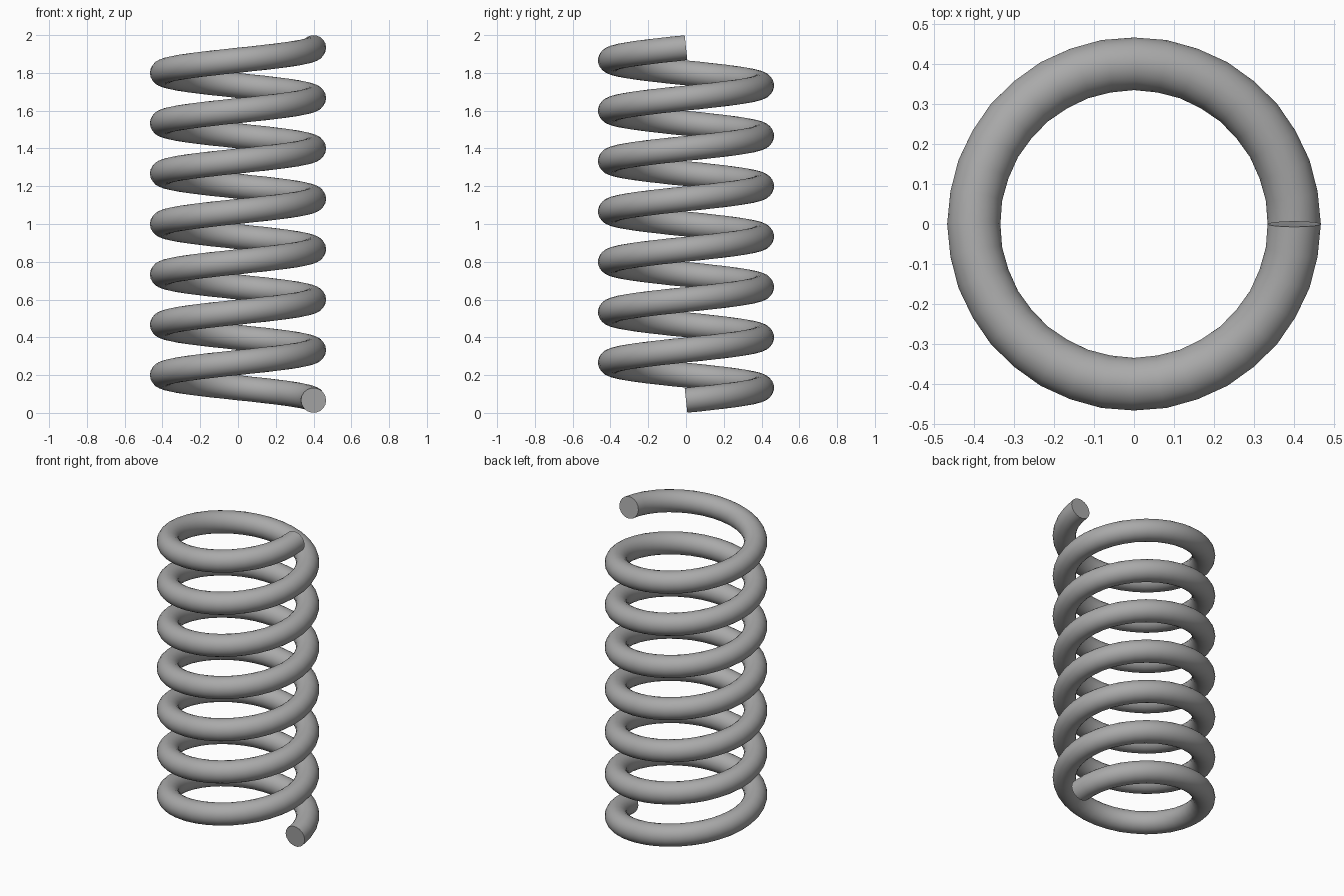
import bpy, bmesh, math
from mathutils import Vector

cube = bpy.data.objects.get("Cube")
if cube:
    bpy.data.objects.remove(cube, do_unlink=True)

# Spring dimensions
COIL_R, WIRE_R, TURNS = 0.4, 0.0665, 7
SEGS, SIDES = 36, 18
START_Z = WIRE_R
RISE = (2 - 2 * WIRE_R) / TURNS

# Steel material
steel = bpy.data.materials.new("steel_grey")
steel.use_nodes = True
colour = (0.4, 0.4, 0.4, 1)
steel.diffuse_color = colour
steel.node_tree.nodes["Principled BSDF"].inputs["Base Color"].default_value = colour


def wire_ring(bm, step):
    """Circle of wire vertices square to the helix; odd rings are staggered."""
    a = 2 * math.pi * step / SEGS
    out = Vector((math.cos(a), math.sin(a), 0))
    along = Vector((-math.sin(a), math.cos(a), RISE / (2 * math.pi * COIL_R))).normalized()
    up = out.cross(along)
    centre = out * COIL_R + Vector((0, 0, START_Z + RISE * step / SEGS))
    verts = []
    for i in range(SIDES):
        t = 2 * math.pi * (i + 0.5 * (step % 2)) / SIDES
        verts.append(bm.verts.new(centre + WIRE_R * (out * math.cos(t) + up * math.sin(t))))
    return verts


# Coiled wire with triangular facets and flat ends
bm = bmesh.new()
rings = [wire_ring(bm, s) for s in range(TURNS * SEGS + 1)]
for s, (a, b) in enumerate(zip(rings, rings[1:])):
    for i in range(SIDES):
        j = (i + 1) % SIDES
        if s % 2 == 0:
            bm.faces.new((a[i], a[j], b[i]))
            bm.faces.new((a[j], b[j], b[i]))
        else:
            bm.faces.new((a[i], a[j], b[j]))
            bm.faces.new((a[i], b[j], b[i]))
bm.faces.new(rings[0])
bm.faces.new(rings[-1])
bmesh.ops.recalc_face_normals(bm, faces=bm.faces)

mesh = bpy.data.meshes.new("coil_spring")
bm.to_mesh(mesh)
bm.free()
mesh.materials.append(steel)
spring = bpy.data.objects.new("coil_spring", mesh)
bpy.context.collection.objects.link(spring)

# Soft wire surface, crisp cut ends
bpy.ops.object.select_all(action="DESELECT")
spring.select_set(True)
bpy.context.view_layer.objects.active = spring
bpy.ops.object.shade_smooth_by_angle(angle=math.radians(35))
